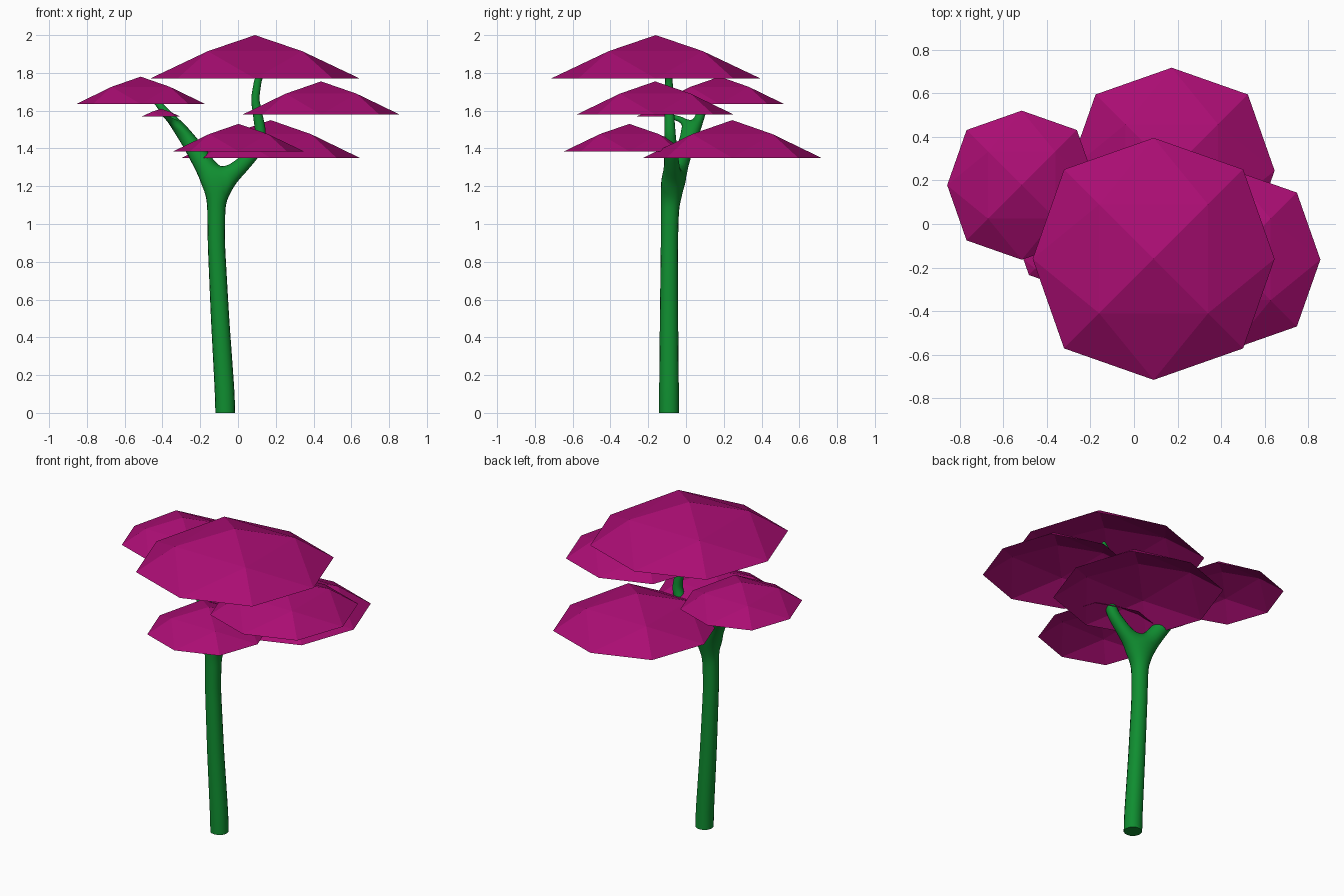
import bpy, bmesh
from mathutils import Vector

if "Cube" in bpy.data.objects:
    bpy.data.objects.remove(bpy.data.objects["Cube"])


def material(name, color):
    m = bpy.data.materials.new(name)
    m.diffuse_color = (*color, 1)
    m.use_nodes = True
    m.node_tree.nodes["Principled BSDF"].inputs["Base Color"].default_value = m.diffuse_color
    return m


leaf = material("leaf", (0.40, 0.004, 0.17))
bark = material("bark", (0.005, 0.27, 0.03))


def canopy(name, x, y, z, r, h):
    """Open low-poly dome: apex, square ring of eight, octagonal rim."""
    dirs = [(1, 0), (1, 1), (0, 1), (-1, 1), (-1, 0), (-1, -1), (0, -1), (1, -1)]
    bm = bmesh.new()
    top = bm.verts.new((0, 0, h))
    ring = [bm.verts.new((a * .45 * r, b * .45 * r, .63 * h)) for a, b in dirs]
    rim = []
    for a, b in dirs:
        k = r * (.74 if a and b else 1)
        rim.append(bm.verts.new((a * k, b * k, 0)))
    for i in range(8):
        j = (i + 1) % 8
        bm.faces.new((top, ring[i], ring[j]))
        # diagonals run from the ring corners to the middle rim points
        if i % 2 == 0:
            bm.faces.new((ring[i], rim[i], ring[j]))
            bm.faces.new((rim[i], rim[j], ring[j]))
        else:
            bm.faces.new((ring[i], rim[i], rim[j]))
            bm.faces.new((ring[i], rim[j], ring[j]))
    me = bpy.data.meshes.new(name)
    bm.to_mesh(me)
    bm.free()
    me.materials.append(leaf)
    ob = bpy.data.objects.new(name, me)
    ob.location = (x, y, z)
    bpy.context.collection.objects.link(ob)


# Leaf canopies: centre, rim height, rim radius, dome height
canopy("top_canopy", .09, -.16, 1.77, .555, .23)
canopy("left_canopy", -.515, .178, 1.635, .342, .145)
canopy("right_canopy", .44, -.163, 1.58, .415, .175)
canopy("back_canopy", .173, .245, 1.35, .472, .20)
canopy("front_canopy", .003, -.30, 1.385, .345, .145)
canopy("small_canopy", -.408, -.16, 1.57, .1, .04)

# Trunk and branches: skeleton points (x, y, z, radius) and links
pts = [(-.065, -.09, -.1, .053), (-.07, -.09, .1, .053), (-.095, -.09, .5, .049),
       (-.115, -.088, .9, .046), (-.115, -.085, 1.08, .048), (-.11, -.075, 1.2, .062),
       # right branch
       (.01, -.075, 1.30, .042), (.09, -.08, 1.385, .035), (.122, -.085, 1.48, .03),
       (.09, -.09, 1.66, .022), (.105, -.09, 1.76, .02), (.15, -.10, 1.86, .012),
       # left branch
       (-.20, -.03, 1.35, .052), (-.29, .04, 1.49, .036), (-.355, .07, 1.56, .026),
       (-.46, .12, 1.68, .012),
       # small twig
       (-.36, -.02, 1.55, .016), (-.40, -.12, 1.585, .008)]
links = [(i, i + 1) for i in range(11)] + [(5, 12), (12, 13), (13, 14), (14, 15),
                                          (13, 16), (16, 17)]
me = bpy.data.meshes.new("skeleton")
me.from_pydata([p[:3] for p in pts], links, [])
tree = bpy.data.objects.new("trunk", me)
bpy.context.collection.objects.link(tree)
bpy.context.view_layer.objects.active = tree
tree.select_set(True)
tree.modifiers.new("skin", 'SKIN')
for p, sv in zip(pts, me.skin_vertices[0].data):
    sv.radius = (p[3] / .93, p[3] / .93)
me.skin_vertices[0].data[0].use_root = True
sub = tree.modifiers.new("smooth", 'SUBSURF')
sub.levels = sub.render_levels = 2

# Bake the skin and cut the trunk flat at the ground
deps = bpy.context.evaluated_depsgraph_get()
baked = bpy.data.meshes.new_from_object(tree.evaluated_get(deps))
tree.modifiers.clear()
tree.data = baked
bm = bmesh.new()
bm.from_mesh(baked)
cut = bmesh.ops.bisect_plane(bm, geom=bm.verts[:] + bm.edges[:] + bm.faces[:],
                             plane_co=Vector((0, 0, 0)), plane_no=Vector((0, 0, -1)),
                             clear_outer=True)
bmesh.ops.contextual_create(
    bm, geom=[e for e in cut["geom_cut"] if isinstance(e, bmesh.types.BMEdge)])
bmesh.ops.recalc_face_normals(bm, faces=bm.faces[:])
bm.to_mesh(baked)
bm.free()
baked.materials.clear()
baked.materials.append(bark)
bpy.ops.object.shade_smooth_by_angle(angle=0.7)
